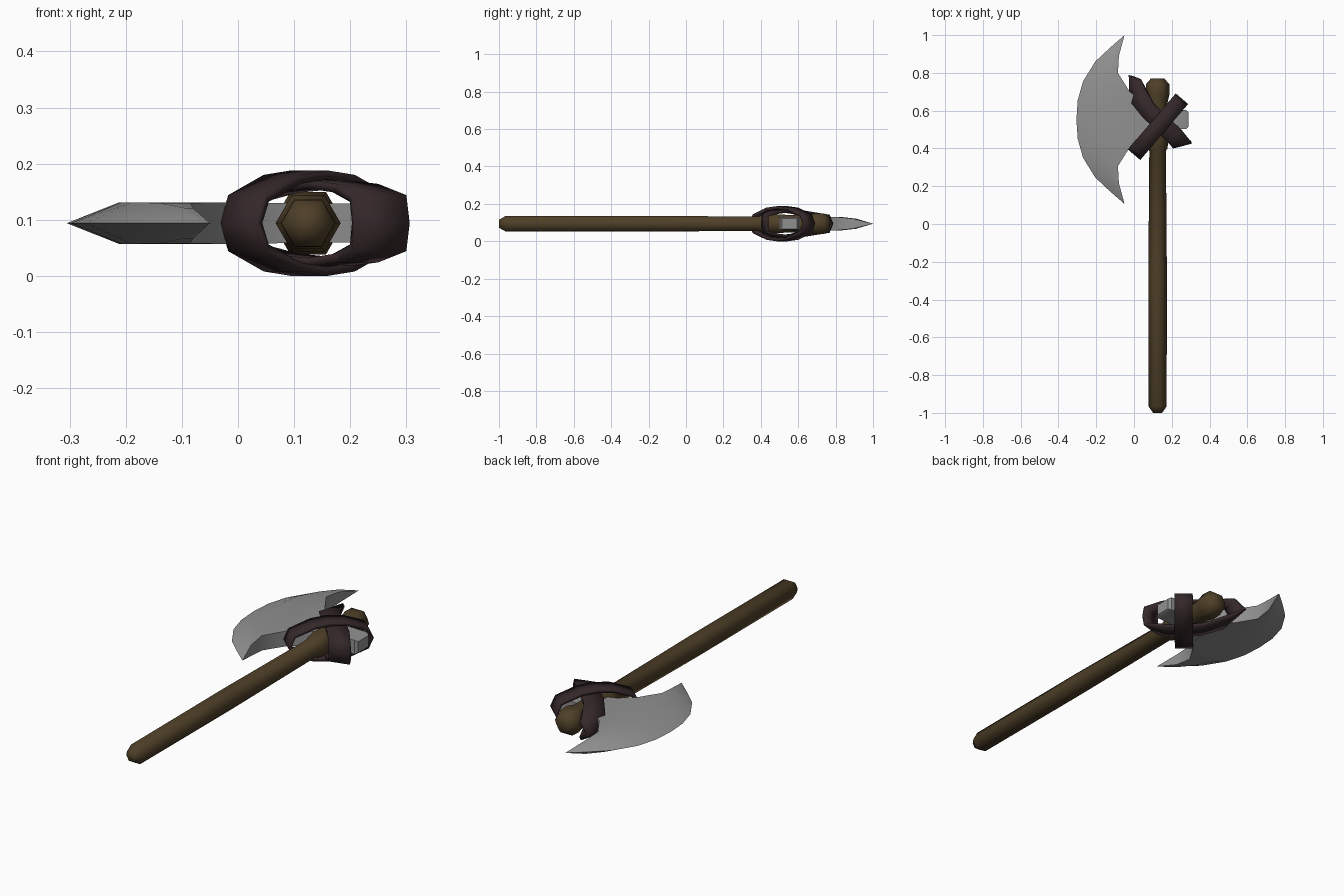
import bpy, bmesh, math
from mathutils import Vector

if "Cube" in bpy.data.objects:
    bpy.data.objects.remove(bpy.data.objects["Cube"])

ZC = 0.094   # mid-height of the whole weapon lying flat
YC = 0.553   # symmetry line of the blade


def material(name, rgb):
    m = bpy.data.materials.new(name)
    m.diffuse_color = (*rgb, 1)
    m.use_nodes = True
    m.node_tree.nodes["Principled BSDF"].inputs["Base Color"].default_value = m.diffuse_color
    return m


WOOD = material("brown wood", (0.077, 0.050, 0.021))
STEEL = material("grey steel", (0.28, 0.28, 0.28))
LEATHER = material("dark leather", (0.034, 0.020, 0.022))


def loft(name, rings, mat, angle, closed_ring=True, closed_path=False, caps=True):
    """Skin a list of equal-length rings of points."""
    bm = bmesh.new()
    vs = [[bm.verts.new(p) for p in r] for r in rings]
    n, m = len(rings), len(rings[0])
    for i in range(n if closed_path else n - 1):
        a, b = vs[i], vs[(i + 1) % n]
        for j in range(m if closed_ring else m - 1):
            k = (j + 1) % m
            bm.faces.new((a[j], a[k], b[k], b[j]))
    if caps:
        bm.faces.new(vs[0])
        bm.faces.new(vs[-1])
    bmesh.ops.remove_doubles(bm, verts=bm.verts[:], dist=1e-5)
    bmesh.ops.recalc_face_normals(bm, faces=bm.faces[:])
    me = bpy.data.meshes.new(name)
    bm.to_mesh(me)
    bm.free()
    me.materials.append(mat)
    ob = bpy.data.objects.new(name, me)
    bpy.context.collection.objects.link(ob)
    bpy.ops.object.select_all(action='DESELECT')
    ob.select_set(True)
    bpy.context.view_layer.objects.active = ob
    bpy.ops.object.shade_smooth_by_angle(angle=math.radians(angle))
    return ob


# handle: six-sided shaft with a thicker head end
def hexagon(y, r):
    return [(0.125 + r * math.cos(k * math.pi / 3), y,
             ZC + r * math.sin(k * math.pi / 3)) for k in range(6)]


loft("handle", [hexagon(y, r) for y, r in [
    (-1.0, 0.024), (-0.965, 0.048), (-0.25, 0.049), (0.385, 0.044),
    (0.40, 0.052), (0.45, 0.058), (0.64, 0.052), (0.69, 0.064),
    (0.74, 0.062), (0.77, 0.036)]], WOOD, 62)

# blade: cutting edge, bevel shoulder, inner edge, half thickness; upper half only
half = [
    ((-0.050, 1.000), (-0.050, 1.000), (-0.050, 1.000), 0.0),
    ((-0.125, 0.935), (-0.095, 0.910), (-0.080, 0.890), 0.027),
    ((-0.205, 0.860), (-0.140, 0.830), (-0.085, 0.800), 0.036),
    ((-0.270, 0.755), (-0.190, 0.735), (-0.030, 0.712), 0.037),
    ((-0.298, 0.655), (-0.207, 0.645), (0.010, 0.650), 0.037),
    ((-0.305, YC), (-0.212, YC), (0.020, YC), 0.037)]


def flip(p):
    return (p[0], 2 * YC - p[1])


stations = half + [(flip(a), flip(b), flip(c), h) for a, b, c, h in half[-2::-1]]
loft("blade", [[(*e, ZC), (*s, ZC + h), (*i, ZC + h), (*i, ZC - h), (*s, ZC - h)]
               for e, s, i, h in stations], STEEL, 40, caps=False)

# tang through the handle, ending in a blunt butt
loft("blade_butt", [[(x, YC - w, ZC - h), (x, YC + w, ZC - h),
                     (x, YC + w, ZC + h), (x, YC - w, ZC + h)]
                    for x, w, h in [(-0.035, 0.158, 0.0365), (0.05, 0.09, 0.036),
                                    (0.15, 0.055, 0.035), (0.275, 0.05, 0.034),
                                    (0.288, 0.04, 0.027)]], STEEL, 30)


# leather straps: flat bands looping over and under the head
def strap(name, rows):
    inner = rows[1:-1]
    loop = [(p, q, ZC + z) for p, q, z in rows]
    loop += [(p, q, ZC - z) for p, q, z in reversed(inner)]
    ob = loft(name, [[(*p, z), (*q, z)] for p, q, z in loop], LEATHER, 40,
              closed_ring=False, closed_path=True, caps=False)
    # make normals face outwards so the thickness grows inwards
    c = Vector((0.125, 0.54, ZC))
    if sum((f.center - c).dot(f.normal) for f in ob.data.polygons) < 0:
        ob.data.flip_normals()
    s = ob.modifiers.new("thickness", 'SOLIDIFY')
    s.thickness = 0.016
    s.offset = -1


d, w = Vector((0.65, 0.76)), Vector((-0.76, 0.65)) * 0.043
mid = Vector((0.127, 0.515))
strap("outer_strap", [(tuple(mid + d * s - w), tuple(mid + d * s + w), z)
                      for s, z in [(-0.195, 0), (-0.172, 0.05), (-0.075, 0.086),
                                   (0, 0.094), (0.075, 0.086), (0.172, 0.05),
                                   (0.195, 0)]])
strap("inner_strap", [
    ((-0.025, 0.660), (-0.028, 0.788), 0),
    ((-0.010, 0.635), (0.028, 0.768), 0.048),
    ((0.050, 0.560), (0.105, 0.635), 0.070),
    ((0.125, 0.490), (0.185, 0.560), 0.078),
    ((0.175, 0.437), (0.250, 0.500), 0.070),
    ((0.203, 0.405), (0.300, 0.430), 0.050),
    ((0.207, 0.400), (0.306, 0.425), 0)])
